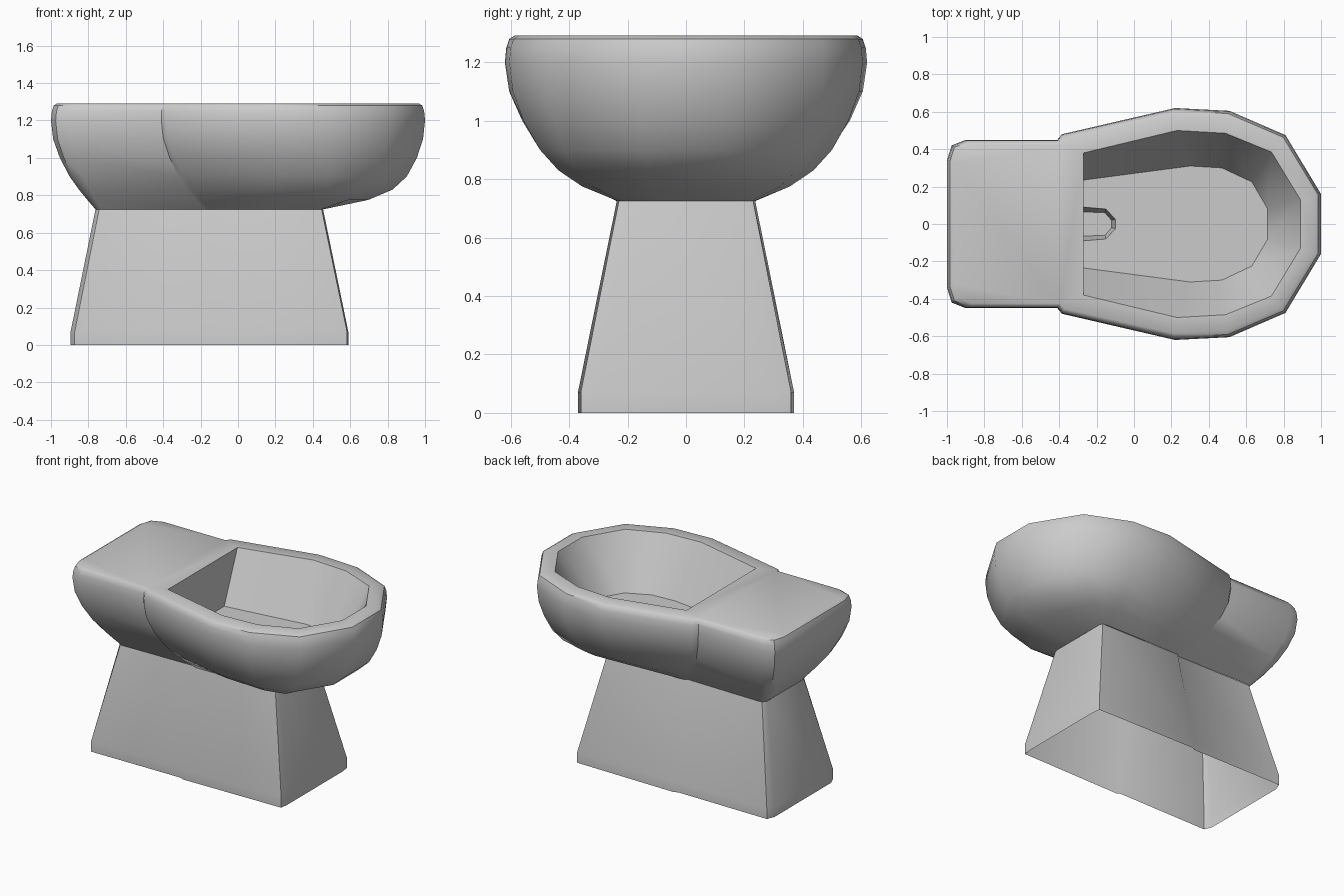
import bpy, bmesh

if "Cube" in bpy.data.objects:
    bpy.data.objects.remove(bpy.data.objects["Cube"])


def mirrored(half):
    """Half outline (rear to front, +y) -> closed outline, clockwise from above."""
    return half + [(x, -y) for x, y in reversed(half)]


def add_ring(bm, outline, z):
    return [bm.verts.new((x, y, z)) for x, y in outline]


def bridge(bm, a, b, closed=True):
    n = len(a)
    for i in range(n if closed else n - 1):
        j = (i + 1) % n
        bm.faces.new((a[i], a[j], b[j], b[i]))


def finish(bm, name):
    bmesh.ops.recalc_face_normals(bm, faces=bm.faces)
    mesh = bpy.data.meshes.new(name)
    bm.to_mesh(mesh)
    bm.free()
    obj = bpy.data.objects.new(name, mesh)
    bpy.context.collection.objects.link(obj)
    bpy.ops.object.select_all(action='DESELECT')
    obj.select_set(True)
    bpy.context.view_layer.objects.active = obj
    bpy.ops.object.shade_smooth_by_angle(angle=0.7)
    return obj


# Pedestal: open tapered foot with a small step on each side
foot = [(-.895, .31), (-.873, .362), (-.19, .357), (-.165, .37), (.583, .36), (.59, .3)]
neck = [(-.762, .2), (-.742, .228), (-.175, .222), (-.155, .237), (.447, .23), (.455, .2)]
bm = bmesh.new()
r0 = add_ring(bm, mirrored(foot), 0)
r1 = add_ring(bm, mirrored(foot), .07)
r2 = add_ring(bm, mirrored(neck), .725)
bridge(bm, r0, r1)
bridge(bm, r1, r2)
finish(bm, "pedestal")

# Bowl shell: the neck outline swells to the wide outline, faster at the front
low = [(-.762, .16), (-.755, .21), (-.73, .232), (-.175, .222), (-.155, .237),
       (.15, .237), (.42, .233), (.447, .222), (.456, .08)]
wide = [(-1, .34), (-.975, .42), (-.9, .45), (-.41, .45), (-.385, .48),
        (.22, .62), (.51, .605), (.81, .475), (1, .16)]
levels = [(.725, 0, 0), (.775, .18, .44), (.83, .37, .68), (.9, .58, .82),
          (1.0, .80, .92), (1.1, .95, .98), (1.2, 1, 1)]
bm = bmesh.new()
rings = []
for z, rear, front in levels:
    half = []
    for (lx, ly), (wx, wy) in zip(low, wide):
        t = rear + (front - rear) * ((wx + 1) / 2) ** 2
        half.append((lx + (wx - lx) * t, ly + (wy - ly) * t))
    rings.append(add_ring(bm, mirrored(half), z))
# Rounded rim edge
for z, d in [(1.25, .005), (1.28, .015), (1.292, .035)]:
    half = [(x * (1 - d), y * (1 - d * 1.6)) for x, y in wide]
    rings.append(add_ring(bm, mirrored(half), z))
for a, b in zip(rings, rings[1:]):
    bridge(bm, a, b)

# Basin walls, floor and drain, all starting from a flat rear wall
X = -.27
hole = add_ring(bm, mirrored([(X, .38), (.23, .5), (.49, .485), (.735, .385), (.89, .13)]), 1.292)
floor = add_ring(bm, mirrored([(X, .235), (.3, .31), (.47, .3), (.63, .225), (.715, .08)]), .94)
drain = add_ring(bm, mirrored([(X, .09), (-.15, .08), (-.1, .025)]), .94)
sump = add_ring(bm, mirrored([(X, .065), (-.155, .06), (-.12, .02)]), .84)
bridge(bm, hole, floor, False)
bridge(bm, drain, sump, False)
bm.faces.new(floor + drain[::-1])
bm.faces.new(sump)
bm.faces.new([hole[0], floor[0], drain[0], sump[0], sump[-1], drain[-1], floor[-1], hole[-1]])

# Flat top between the rim and the basin opening
edges = []
for loop in (rings[-1], hole):
    for a, b in zip(loop, loop[1:] + loop[:1]):
        edges.append(bm.edges.get((a, b)) or bm.edges.new((a, b)))
bmesh.ops.triangle_fill(bm, use_beauty=True, use_dissolve=False, edges=edges, normal=(0, 0, 1))
# Remove any fill triangles that would cover the opening
cover = [f for f in bm.faces if len(f.verts) == 3 and all(v in hole for v in f.verts)
         and f.calc_center_median().x > X + .01 and abs(f.calc_center_median().y) < .35]
bmesh.ops.delete(bm, geom=cover, context='FACES_ONLY')
finish(bm, "bowl")
